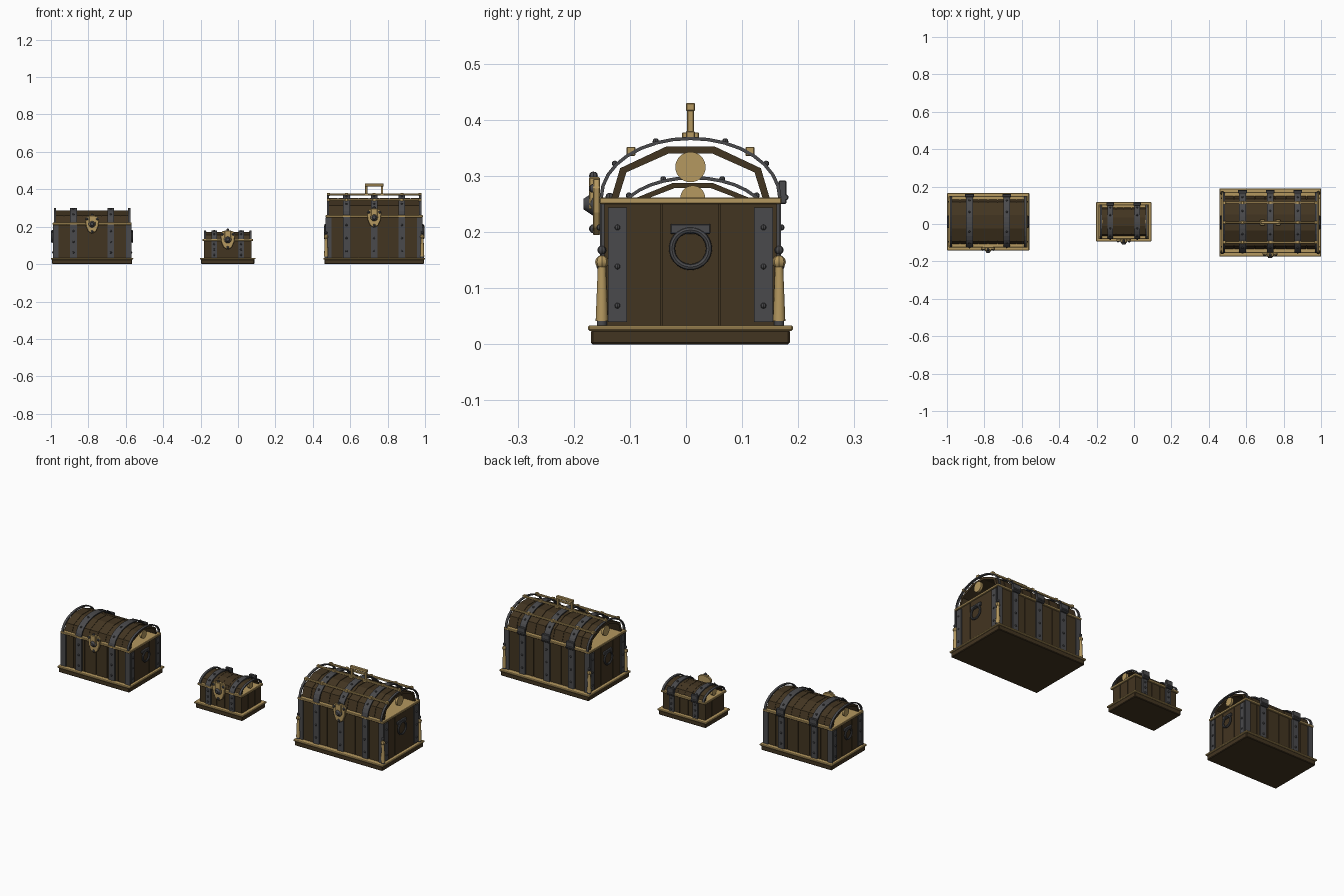
import bpy, bmesh, math
from mathutils import Matrix, Vector

if "Cube" in bpy.data.objects:
    bpy.data.objects.remove(bpy.data.objects["Cube"])


def material(name, rgb):
    m = bpy.data.materials.new(name)
    m.diffuse_color = (*rgb, 1)
    m.use_nodes = True
    m.node_tree.nodes["Principled BSDF"].inputs["Base Color"].default_value = m.diffuse_color
    return m


WOOD = material("dark_wood", (0.055, 0.035, 0.015))
GOLD = material("aged_gold", (0.46, 0.315, 0.115))
IRON = material("dark_iron", (0.068, 0.068, 0.072))


def finish(bm, name, mat, loc, bevel=0.0, smooth=False):
    bmesh.ops.recalc_face_normals(bm, faces=bm.faces)
    me = bpy.data.meshes.new(name)
    bm.to_mesh(me)
    bm.free()
    me.materials.append(mat)
    ob = bpy.data.objects.new(name, me)
    ob.location = loc
    bpy.context.collection.objects.link(ob)
    if bevel:
        b = ob.modifiers.new("bevel", 'BEVEL')
        b.width, b.segments = bevel, 1
    if smooth:
        for o in bpy.context.selected_objects:
            o.select_set(False)
        ob.select_set(True)
        bpy.context.view_layer.objects.active = ob
        bpy.ops.object.shade_smooth_by_angle()
    return ob


def box(bm, x0, x1, y0, y1, z0, z1):
    c = Vector(((x0 + x1) / 2, (y0 + y1) / 2, (z0 + z1) / 2))
    s = Matrix.Diagonal((x1 - x0, y1 - y0, z1 - z0, 1))
    bmesh.ops.create_cube(bm, size=1, matrix=Matrix.Translation(c) @ s)


def ball(bm, p, r):
    bmesh.ops.create_uvsphere(bm, u_segments=8, v_segments=6, radius=r,
                              matrix=Matrix.Translation(p))


def cone(bm, p, r1, r2, h, axis='Z', n=16):
    rot = {'Z': Matrix(), 'X': Matrix.Rotation(math.pi / 2, 4, 'Y'),
           'Y': Matrix.Rotation(math.pi / 2, 4, 'X')}[axis]
    bmesh.ops.create_cone(bm, cap_ends=True, segments=n, radius1=r1, radius2=r2,
                          depth=h, matrix=Matrix.Translation(p) @ rot)


def arch(bm, outer, inner, x0, x1):
    """Open arched band between two y-z outlines."""
    rings = [[bm.verts.new((x, y, z)) for x, (y, z) in
              ((x0, o), (x1, o), (x1, i), (x0, i))] for o, i in zip(outer, inner)]
    for a, b in zip(rings, rings[1:]):
        for k in range(4):
            bm.faces.new((a[k], a[(k + 1) % 4], b[(k + 1) % 4], b[k]))
    bm.faces.new(rings[0])
    bm.faces.new(rings[-1])


def curve_pts(a, b, z, n=16):
    return [(-a * math.cos(math.pi * i / n), z + b * math.sin(math.pi * i / n))
            for i in range(n + 1)]


def chest(size, cx, cy, trim, body, rim, top, straps, sw, planks, lid_planks,
          lock_s, lock_z, disc, grand=False, corners=True):
    loc = (cx, cy, 0)
    tx, ty = trim
    hx, hy = body
    rise = top - rim

    def done(bm, part, mat, **kw):
        return finish(bm, size + "_" + part, mat, loc, **kw)

    # plinth and gold trim
    bm = bmesh.new()
    box(bm, -tx + .006, tx - .006, -ty + .006, ty - .006, 0, .026)
    done(bm, "plinth", WOOD, bevel=.003)
    bm = bmesh.new()
    box(bm, -tx, tx, -ty, ty, .024, .034)
    done(bm, "base_trim", GOLD, bevel=.003)

    # planked body around a core
    bm = bmesh.new()
    e = .005
    box(bm, -hx + e, hx - e, -hy + e, hy - e, .03, rim - .008)
    for n, half, ax in ((planks, hx, 0), (3, hy, 1)):
        w = 2 * half / n
        for i in range(n):
            a, b = -half + i * w + .0015, -half + (i + 1) * w - .0015
            if ax == 0:
                for s in (-1, 1):
                    box(bm, a, b, *sorted((s * (hy - e), s * hy)), .033, rim - .008)
            else:
                for s in (-1, 1):
                    box(bm, *sorted((s * (hx - e), s * hx)), a, b, .033, rim - .008)
    done(bm, "body", WOOD)
    bm = bmesh.new()
    box(bm, -hx - .007, hx + .007, -hy - .009, hy + .009, rim - .012, rim)
    done(bm, "rim", GOLD, bevel=.002)

    # faceted open-ended lid made of side-by-side bent planks
    lid = [(-.92, 0), (-.82, .48), (-.28, .84), (.28, .84), (.82, .48), (.92, 0)]
    outer = [(y * hy, rim + z * rise) for y, z in lid]
    inner = [(y * .91, rim + (z - rim) * .86) for y, z in outer]
    low = [(y * .98, rim + (z - rim) * .97) for y, z in outer]
    bm = bmesh.new()
    arch(bm, low, inner, -hx + .006, hx - .006)
    w = 2 * (hx - .004) / lid_planks
    for i in range(lid_planks):
        x = -hx + .004 + i * w
        arch(bm, outer, inner, x + .002, x + w - .002)
    done(bm, "lid", WOOD)

    # iron bands over lid, front and back, with rivets
    aw, band, rivets = hy + .009, bmesh.new(), bmesh.new()
    o, i_ = curve_pts(aw, rise, rim), curve_pts(aw - .006, rise - .006, rim)
    for x in straps:
        arch(band, o, i_, x - sw / 2, x + sw / 2)
        for s in (-1, 1):
            box(band, x - sw / 2, x + sw / 2, *sorted((s * hy, s * (hy + .008))),
                .034, rim - .01)
            for t in (.16, .48, .8):
                ball(rivets, (x, s * (hy + .009), .034 + t * (rim - .044)), .0055)
            for k in (3, 6):
                y, z = o[k]
                ball(rivets, (x, s * y, z), .0055)
    for s in (-1, 1):
        arch(band, o, i_, *sorted((s * (hx - .012), s * hx)))
    # iron corner plates
    if corners:
        cw = .22 * hy
        for s in (-1, 1):
            for t in (-1, 1):
                y0, y1 = sorted((t * (hy - .006), t * (hy - .006 - cw)))
                box(band, *sorted((s * hx, s * (hx + .006))), y0, y1, .04, rim - .018)
                x0, x1 = sorted((s * (hx - .024), s * (hx + .006)))
                box(band, x0, x1, *sorted((t * hy, t * (hy + .006))), .034, rim - .012)
                for f in (.16, .48, .8):
                    ball(rivets, (s * (hx + .006), (y0 + y1) / 2,
                                  .034 + f * (rim - .044)), .005)
    done(band, "bands", IRON)
    done(rivets, "rivets", IRON, smooth=True)

    # back hinges
    bm = bmesh.new()
    for x in straps:
        h = sw * .65
        box(bm, x - h, x + h, hy + .004, hy + .018, rim - .012, rim + .03)
        cone(bm, (x, hy + .016, rim), .006, .006, 2 * h, 'X', 10)
    done(bm, "hinges", IRON, bevel=.002)

    # gold discs at the lid ends
    bm = bmesh.new()
    for s in (-1, 1):
        cone(bm, (s * (hx - .008), 0, rim + .5 * rise), disc, disc, .012, 'X', 32)
    done(bm, "end_discs", GOLD, smooth=True)

    # lock: shaped plate, hasp and iron boss
    k, fy = lock_s, -hy - .008
    shape = [(-.04, .03), (-.028, .044), (.028, .044), (.04, .03), (.034, -.015),
             (.022, -.042), (0, -.056), (-.022, -.042), (-.034, -.015)]
    bm = bmesh.new()
    f = bm.faces.new([bm.verts.new((x * k, fy, lock_z + z * k)) for x, z in shape])
    g = bmesh.ops.extrude_face_region(bm, geom=[f])["geom"]
    bmesh.ops.translate(bm, vec=(0, -.013, 0),
                        verts=[v for v in g if isinstance(v, bmesh.types.BMVert)])
    box(bm, -.017 * k, .017 * k, fy - .02, fy, lock_z - .01 * k, lock_z + .048 * k)
    done(bm, "lock_plate", GOLD, bevel=.002)
    bm = bmesh.new()
    cone(bm, (0, fy - .021, lock_z), .021 * k, .009 * k, .018, 'Y', 12)
    for x, z in ((0, .05), (-.03, .028), (.03, .028), (0, -.044)):
        ball(bm, (x * k, fy - .012, lock_z + z * k), .008 * k)
    done(bm, "lock_boss", IRON, smooth=True)

    # ring handles on the sides
    if corners:
        q = hy / .153
        rz = .034 + (rim - .034) * .6
        bm = bmesh.new()
        for s in (-1, 1):
            box(bm, *sorted((s * hx, s * (hx + .012))), -.036 * q, .036 * q,
                rz + .026 * q, rz + .044 * q)
            bpy.ops.mesh.primitive_torus_add(
                location=(cx + s * (hx + .01), cy, rz), rotation=(0, math.pi / 2, 0),
                major_radius=.033 * q, minor_radius=.0055,
                major_segments=28, minor_segments=8)
            ring = bpy.context.object
            ring.name = size + "_ring_handle"
            ring.data.materials.append(IRON)
            bpy.ops.object.shade_smooth_by_angle()
        done(bm, "handle_plates", IRON, bevel=.002)

    if not grand:
        return
    # corner columns with iron finials
    gold, iron = bmesh.new(), bmesh.new()
    for s in (-1, 1):
        for t in (-1, 1):
            p = Vector((s * (hx + .004), t * (hy + .005), 0))
            cone(gold, p + Vector((0, 0, .092)), .011, .007, .1)
            ball(gold, p + Vector((0, 0, .147)), .012)
            cone(iron, p + Vector((0, 0, .038)), .009, .009, .01)
            ball(iron, p + Vector((0, 0, .168)), .008)
    done(gold, "columns", GOLD, smooth=True)
    done(iron, "column_tips", IRON, smooth=True)

    # gold rails along the lid with clamps, and the top carrying handle
    bm = bmesh.new()
    for y, z in ((-.106, top - .026), (0, top + .002), (.106, top - .026)):
        box(bm, -hx + .002, hx - .002, y - .005, y + .005, z - .005, z + .005)
        for x in (*straps, -hx + .008, hx - .008):
            box(bm, x - .008, x + .008, y - .008, y + .008, z - .008, z + .008)
    for s in (-1, 1):
        box(bm, s * .042 - .012, s * .042 + .012, -.015, .015, top - .004, top + .008)
        box(bm, s * .042 - .006, s * .042 + .006, -.006, .006, top, top + .05)
    box(bm, -.05, .05, -.008, .008, top + .046, top + .06)
    done(bm, "lid_rails", GOLD, bevel=.0015)


chest("large", .728, .008, (.272, .183), (.253, .153), .262, .37,
      (-.148, 0, .148), .036, 6, 9, 1.0, .25, .027, grand=True)
chest("medium", -.78, .012, (.22, .153), (.204, .128), .222, .3,
      (-.1, .1), .036, 6, 8, .95, .215, .022)
chest("small", -.055, .012, (.148, .105), (.128, .083), .135, .18,
      (-.072, .072), .03, 5, 6, 1.0, .132, .018, corners=False)
